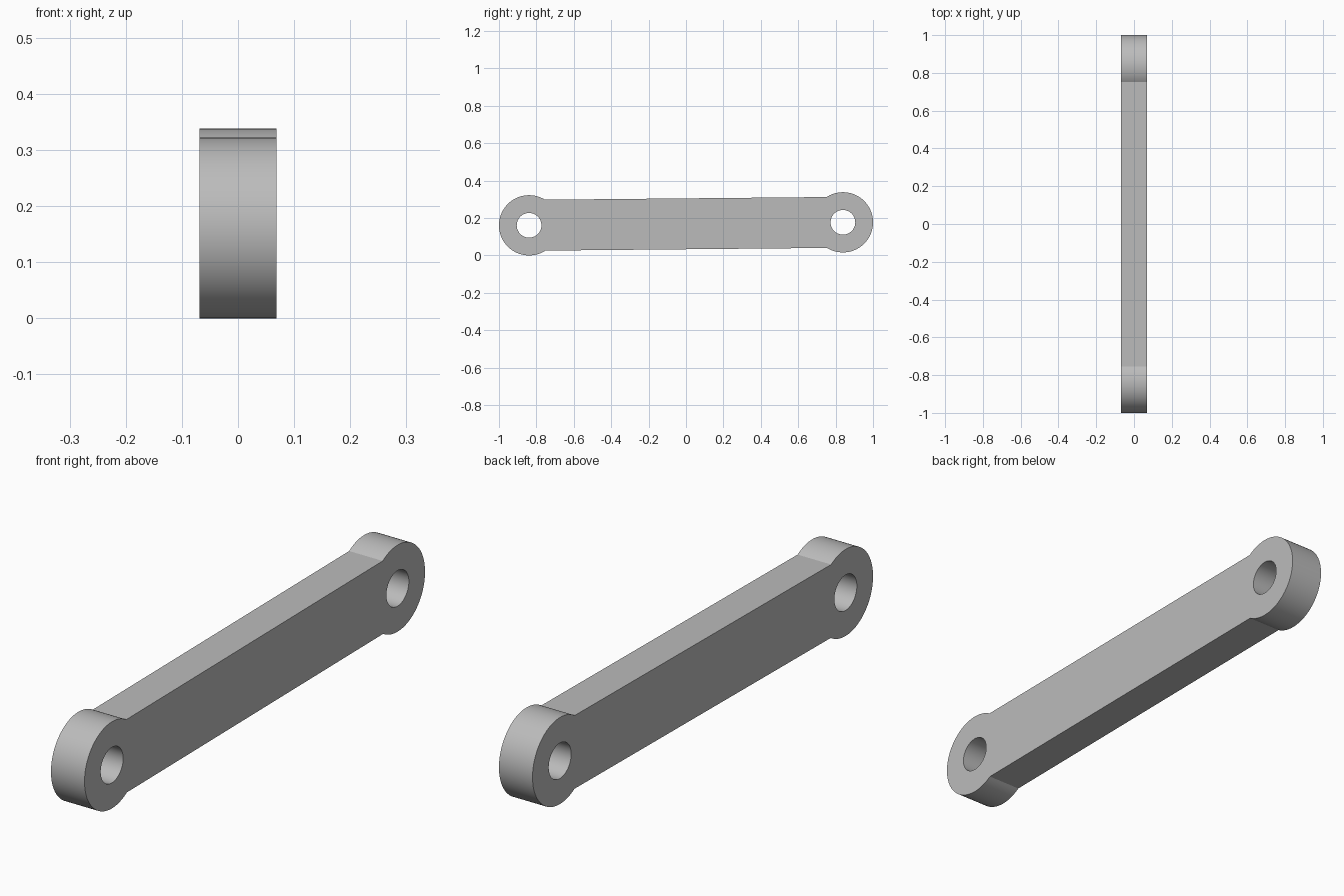
import bpy
import bmesh
from math import asin, atan2, cos, hypot, pi, radians, sin
from mathutils import Matrix, Vector

cube = bpy.data.objects.get("Cube")
if cube:
    bpy.data.objects.remove(cube, do_unlink=True)

HALF_WIDTH = 0.069
EYE_RADIUS = 0.161
HOLE_RADIUS = 0.066
BAR_HALF_HEIGHT = 0.136
FRONT_EYE = Vector((-0.839, 0.161))   # (y, z) centres of the two eyes
BACK_EYE = Vector((0.839, 0.177))
STEPS = 72

grey = bpy.data.materials.new("plain grey")
grey.use_nodes = True
colour = (0.5, 0.5, 0.5, 1)
grey.diffuse_color = colour
grey.node_tree.nodes["Principled BSDF"].inputs["Base Color"].default_value = colour


def arc(centre, radius, start, end, steps):
    """Points along an arc, both ends included."""
    return [centre + radius * Vector((cos(a), sin(a)))
            for a in (start + (end - start) * i / steps for i in range(steps + 1))]


def add_loop(curve, points):
    spline = curve.splines.new('POLY')
    spline.points.add(len(points) - 1)
    for target, p in zip(spline.points, points):
        target.co = (p.x, p.y, 0, 1)
    spline.use_cyclic_u = True


# Outline: two round eyes joined by a slightly tilted, narrower bar
axis = BACK_EYE - FRONT_EYE
tilt = atan2(axis.y, axis.x)
neck = asin(BAR_HALF_HEIGHT / EYE_RADIUS)
back = arc(BACK_EYE, EYE_RADIUS, tilt - pi + neck, tilt + pi - neck, STEPS)
front = arc(FRONT_EYE, EYE_RADIUS, tilt + neck, tilt + 2 * pi - neck, STEPS)

profile = bpy.data.curves.new("link_profile", 'CURVE')
profile.dimensions = '2D'
profile.fill_mode = 'BOTH'
profile.extrude = HALF_WIDTH
add_loop(profile, back + front)

# Pin holes through both eyes
for centre in (FRONT_EYE, BACK_EYE):
    add_loop(profile, arc(centre, HOLE_RADIUS, 0, 2 * pi, STEPS)[:-1])

link = bpy.data.objects.new("link_arm", profile)
bpy.context.collection.objects.link(link)
bpy.ops.object.select_all(action='DESELECT')
link.select_set(True)
bpy.context.view_layer.objects.active = link
bpy.ops.object.convert(target='MESH')
link = bpy.context.object

# Stand the profile up: its plane becomes y-z and its thickness runs along x
mesh = link.data
mesh.transform(Matrix(((0, 0, 1, 0), (1, 0, 0, 0), (0, 1, 0, 0), (0, 0, 0, 1))))
bm = bmesh.new()
bm.from_mesh(mesh)
bmesh.ops.remove_doubles(bm, verts=bm.verts, dist=0.0001)
bmesh.ops.recalc_face_normals(bm, faces=bm.faces)
bm.to_mesh(mesh)
bm.free()

mesh.materials.clear()
mesh.materials.append(grey)
bpy.ops.object.shade_smooth_by_angle(angle=radians(20))
